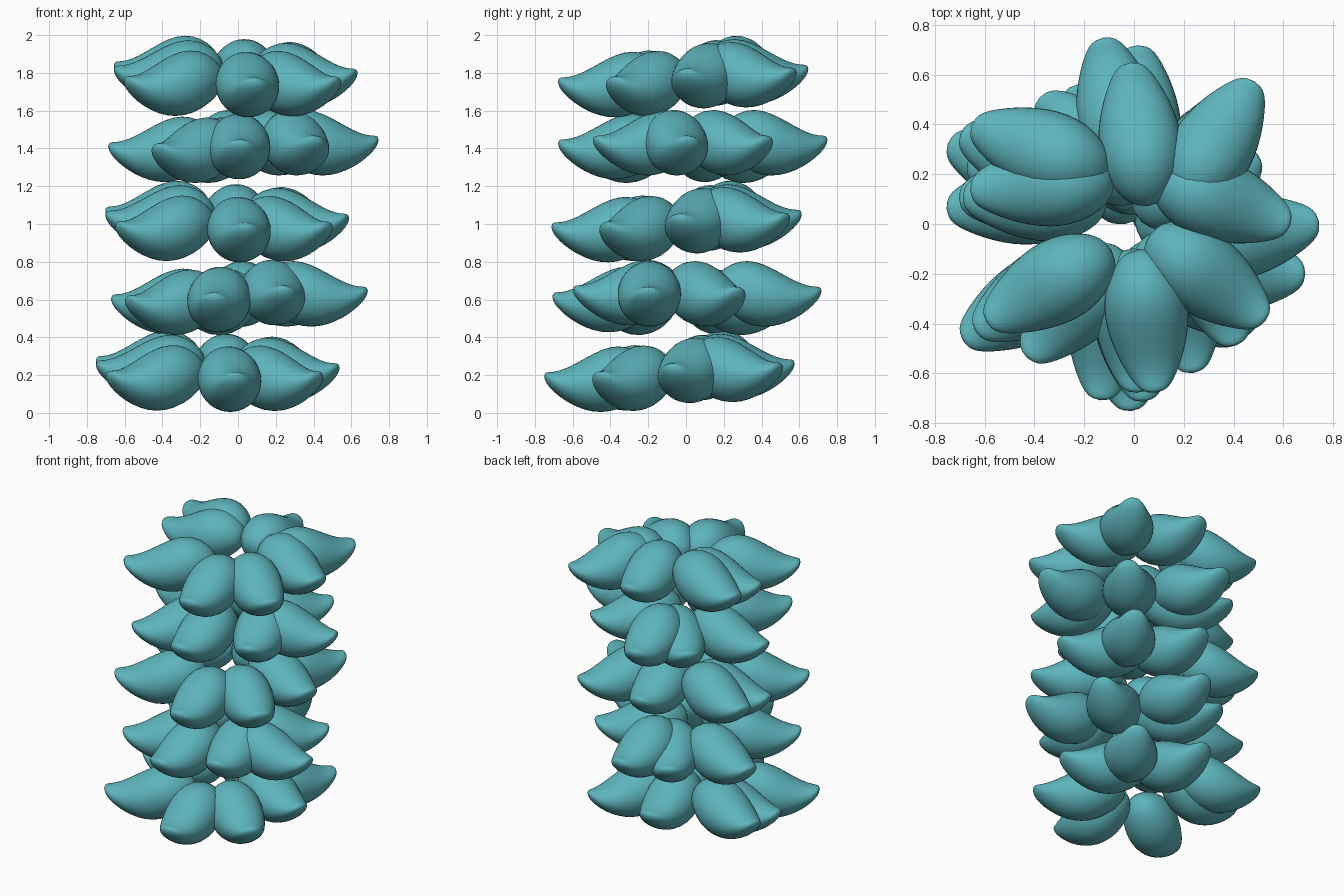
import bpy, bmesh, math
from mathutils import Matrix

teal = bpy.data.materials.new("teal")
teal.diffuse_color = (0.11, 0.46, 0.50, 1)

LENGTH = 0.585
# Petal sections: fraction of length, top z, bottom z, half width
SECTIONS = [
    (0.025, 0.085, -0.030, 0.065),
    (0.11, 0.140, -0.090, 0.117),
    (0.25, 0.179, -0.146, 0.159),
    (0.40, 0.177, -0.176, 0.174),
    (0.55, 0.139, -0.178, 0.166),
    (0.70, 0.087, -0.150, 0.142),
    (0.82, 0.052, -0.110, 0.112),
    (0.92, 0.038, -0.062, 0.081),
    (0.98, 0.040, -0.020, 0.050),
]


def petal_mesh():
    """Fat curved petal with its tip at the origin, pointing along +x."""
    bm = bmesh.new()
    n = 20
    rings = []
    for s, top, bot, w in SECTIONS:
        mid, h = (top + bot) / 2, (top - bot) / 2
        rings.append([bm.verts.new(((s - 1) * LENGTH,
                                    w * math.cos(i * math.tau / n),
                                    mid + h * math.sin(i * math.tau / n)))
                      for i in range(n)])
    for a, b in zip(rings, rings[1:]):
        for i in range(n):
            j = (i + 1) % n
            bm.faces.new((a[i], a[j], b[j], b[i]))
    # Close the inner end and the tip
    for ring, x, z in ((rings[0], -LENGTH, 0.03), (rings[-1], 0, 0.018)):
        pole = bm.verts.new((x, 0, z))
        for i in range(n):
            bm.faces.new((ring[i], ring[(i + 1) % n], pole))
    bmesh.ops.recalc_face_normals(bm, faces=bm.faces)
    me = bpy.data.meshes.new("petal")
    bm.to_mesh(me)
    bm.free()
    for p in me.polygons:
        p.use_smooth = True
    me.materials.append(teal)
    return me


mesh = petal_mesh()


def add_tier(tier, petals, dx=0, dy=0, dz=0):
    for k, (x, y, z, angle) in enumerate(petals):
        ob = bpy.data.objects.new(f"tier_{tier}_petal_{k + 1}", mesh)
        ob.matrix_world = (Matrix.Translation((x + dx, y + dy, z + dz))
                           @ Matrix.Rotation(math.radians(angle), 4, 'Z'))
        bpy.context.collection.objects.link(ob)
        sub = ob.modifiers.new("smooth", 'SUBSURF')
        sub.levels = sub.render_levels = 1


# Odd tiers: tip x, tip y, height, direction; repeated with a slight drift
ODD = [
    (-0.655, 0.395, 1.823, 161), (-0.015, 0.65, 1.805, 97),
    (0.485, 0.575, 1.79, 58), (0.63, -0.005, 1.785, -19),
    (0.53, -0.39, 1.743, -37), (0.085, -0.68, 1.738, -84),
    (-0.595, -0.395, 1.745, 210), (-0.66, 0.135, 1.80, 184),
]
add_tier(5, ODD)
add_tier(3, ODD, -0.045, -0.035, -0.768)
add_tier(1, ODD, -0.095, -0.073, -1.56)

# Even tiers: the lower one is turned clockwise
add_tier(4, [
    (-0.38, 0.51, 1.39, 137), (-0.69, 0.11, 1.395, 178),
    (-0.43, -0.54, 1.39, 228), (0.01, -0.68, 1.41, -89),
    (0.41, -0.49, 1.43, -71), (0.745, 0.01, 1.43, 11),
    (0.42, 0.44, 1.43, 48), (-0.125, 0.75, 1.43, 101),
])
add_tier(2, [
    (-0.26, 0.55, 0.585, 122), (-0.67, 0.25, 0.59, 163),
    (-0.585, -0.42, 0.585, 214), (-0.135, -0.71, 0.60, -96),
    (0.24, -0.60, 0.637, -81), (0.69, -0.20, 0.63, -1),
    (0.50, 0.28, 0.63, 36), (0.016, 0.72, 0.63, 91),
])
